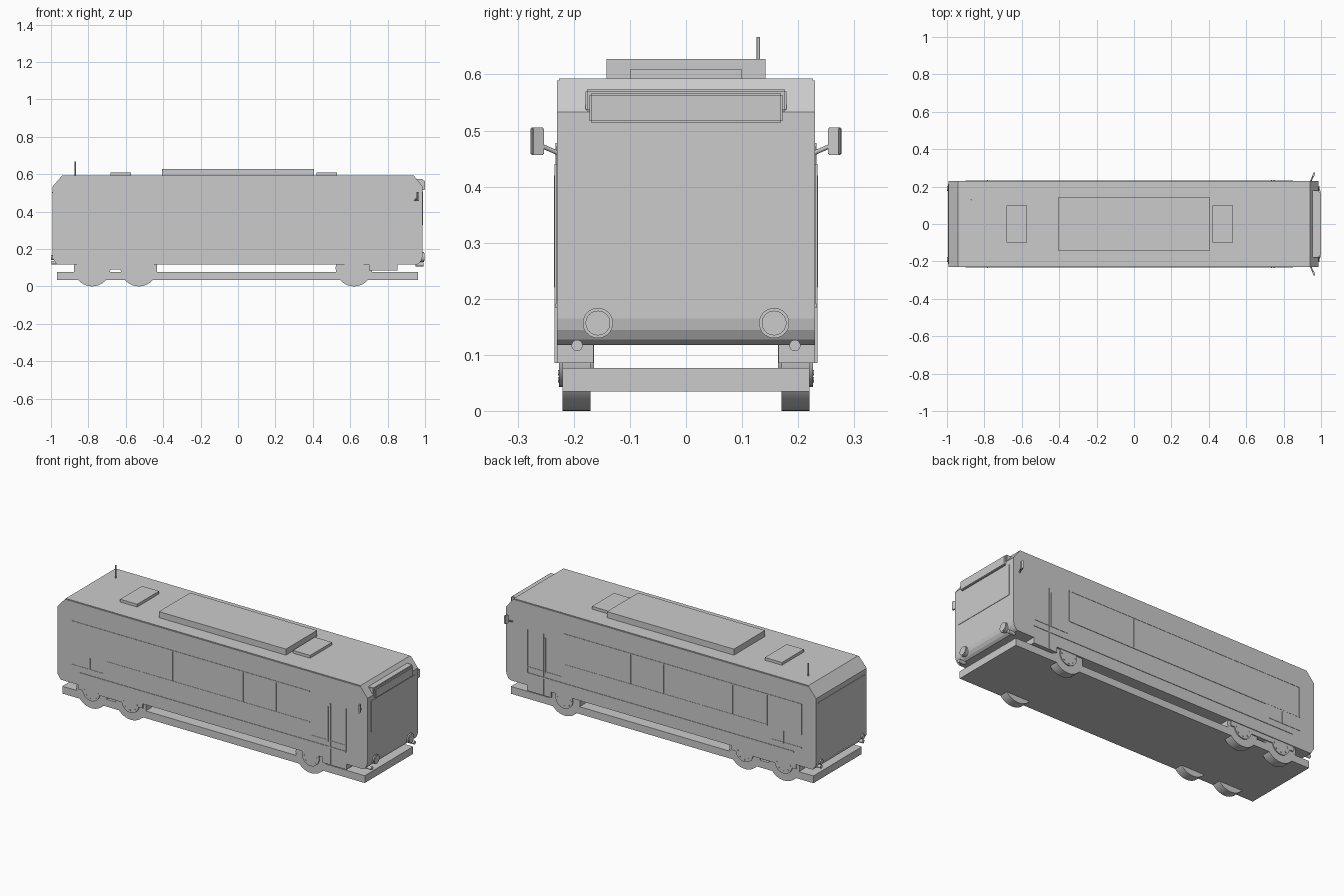
import bpy, bmesh, math
from mathutils import Vector

cube = bpy.data.objects.get("Cube")
if cube:
    bpy.data.objects.remove(cube)

grey = bpy.data.materials.new("plain grey")
grey.use_nodes = True
colour = (0.6, 0.6, 0.6, 1)
grey.diffuse_color = colour
grey.node_tree.nodes["Principled BSDF"].inputs["Base Color"].default_value = colour


def finish(name, bm):
    bmesh.ops.recalc_face_normals(bm, faces=bm.faces)
    mesh = bpy.data.meshes.new(name)
    bm.to_mesh(mesh)
    bm.free()
    mesh.materials.append(grey)
    ob = bpy.data.objects.new(name, mesh)
    bpy.context.collection.objects.link(ob)
    return ob


def box(name, x, y, z, bevel=0):
    bm = bmesh.new()
    bmesh.ops.create_cube(bm, size=1)
    for v in bm.verts:
        for i, (lo, hi) in enumerate((x, y, z)):
            v.co[i] = lo if v.co[i] < 0 else hi
    if bevel:
        bmesh.ops.bevel(bm, geom=bm.edges[:], offset=bevel, segments=2, affect='EDGES')
    return finish(name, bm)


def rod(name, a, b, radius, sides=24):
    a, b = Vector(a), Vector(b)
    bm = bmesh.new()
    bmesh.ops.create_cone(bm, cap_ends=True, segments=sides, radius1=radius,
                          radius2=radius, depth=(b - a).length)
    turn = (b - a).to_track_quat('Z', 'Y')
    for v in bm.verts:
        v.co = turn @ v.co + (a + b) / 2
    ob = finish(name, bm)
    for p in ob.data.polygons:
        p.use_smooth = len(p.vertices) == 4
    return ob


def both_sides(name, x, y, z, bevel=0):
    box("left_" + name, x, y, z, bevel)
    box("right_" + name, x, (-y[1], -y[0]), z, bevel)


# Body shell: side profile extruded across the width
profile = [(-0.992, 0.15), (-0.992, 0.533), (-0.94, 0.593), (0.94, 0.593),
           (0.987, 0.533), (0.987, 0.165), (0.983, 0.145), (0.973, 0.128),
           (0.96, 0.118), (-0.97, 0.118)]
bm = bmesh.new()
face = bm.faces.new([bm.verts.new((x, -0.23, z)) for x, z in profile])
out = bmesh.ops.extrude_face_region(bm, geom=[face])
for item in out["geom"]:
    if isinstance(item, bmesh.types.BMVert):
        item.co.y = 0.23
roof_edges = [e for e in bm.edges if all(v.co.z > 0.59 for v in e.verts)
              and abs(e.verts[0].co.y - e.verts[1].co.y) < 0.01]
bmesh.ops.bevel(bm, geom=roof_edges, offset=0.004, segments=2, affect='EDGES')
finish("body", bm)

# Chassis and roof equipment
box("chassis", (-0.967, 0.963), (-0.22, 0.22), (0.035, 0.077))
box("roof_unit", (-0.405, 0.405), (-0.142, 0.142), (0.59, 0.628))
box("rear_roof_hatch", (-0.682, -0.573), (-0.1, 0.1), (0.59, 0.609))
box("front_roof_hatch", (0.42, 0.53), (-0.1, 0.1), (0.59, 0.609))
rod("antenna", (-0.87, 0.129, 0.59), (-0.87, 0.129, 0.667), 0.003, 10)

# Wheels with hubs
for label, x in (("rear", -0.78), ("middle", -0.53), ("front", 0.62)):
    for side, s in (("left", 1), ("right", -1)):
        tag = f"{label}_{side}"
        rod(tag + "_wheel", (x, s * 0.17, 0.098), (x, s * 0.22, 0.098), 0.098, 40)
        rod(tag + "_hub", (x, s * 0.164, 0.098), (x, s * 0.226, 0.098), 0.055)
        for k in range(8):
            t = k * math.tau / 8
            px, pz = x + 0.042 * math.cos(t), 0.098 + 0.042 * math.sin(t)
            rod(f"{tag}_bolt_{k}", (px, s * 0.22, pz), (px, s * 0.228, pz), 0.005, 8)

# Lower skirts, doors and side trim
both_sides("rear_skirt", (-0.86, -0.45), (0.165, 0.226), (0.09, 0.12))
both_sides("front_skirt", (0.7, 0.852), (0.165, 0.23), (0.086, 0.12))
both_sides("waist_trim", (-0.85, 0.85), (0.228, 0.233), (0.184, 0.192))
both_sides("door_post", (0.745, 0.753), (0.226, 0.234), (0.086, 0.44))
both_sides("door_handle", (0.733, 0.739), (0.228, 0.235), (0.22, 0.42))
both_sides("cab_door_edge", (0.848, 0.852), (0.228, 0.231), (0.19, 0.44))
both_sides("rear_door_handle", (-0.787, -0.781), (0.228, 0.235), (0.22, 0.29))

# Long side windows: rails, dividers and glass
both_sides("window_band", (-0.9, 0.62), (0.228, 0.2308), (0.3, 0.475))
both_sides("window_top_rail", (-0.9, 0.62), (0.228, 0.2325), (0.472, 0.478))
both_sides("window_bottom_rail", (-0.68, 0.62), (0.228, 0.2325), (0.296, 0.302))
for i, x in enumerate((-0.9, -0.68, -0.46, -0.26, -0.02, 0.19, 0.4, 0.61)):
    both_sides(f"window_divider_{i}", (x, x + 0.006), (0.228, 0.2322), (0.3, 0.475))
both_sides("rear_panel_rail", (-0.9, -0.7), (0.228, 0.232), (0.222, 0.227))
both_sides("front_panel_rail", (0.63, 0.85), (0.228, 0.232), (0.222, 0.227))

# Front face: windscreen, sign and lamps
box("windscreen", (0.98, 0.9895), (-0.199, 0.199), (0.329, 0.506))
box("sign_housing", (0.95, 0.99), (-0.179, 0.179), (0.535, 0.573), 0.003)
box("sign", (0.975, 0.999), (-0.172, 0.172), (0.514, 0.566), 0.003)
for side, s in (("left", 1), ("right", -1)):
    y = s * 0.157
    rod(side + "_headlight_ring", (0.96, y, 0.157), (0.994, y, 0.157), 0.027, 32)
    rod(side + "_headlight", (0.97, y, 0.157), (0.997, y, 0.157), 0.022, 32)
    rod(side + "_marker_lamp", (0.95, s * 0.194, 0.117), (0.992, s * 0.194, 0.117), 0.01)
    rod(side + "_tail_lamp", (-0.97, s * 0.19, 0.155), (-1.0, s * 0.19, 0.155), 0.014)
    rod(side + "_reflector", (-0.96, s * 0.19, 0.127), (-0.998, s * 0.19, 0.127), 0.01)
    # Wing mirrors on slanted arms
    rod(side + "_mirror_arm", (0.944, s * 0.226, 0.459), (0.958, s * 0.258, 0.473), 0.004, 10)
    mirror = box(side + "_mirror", (-0.005, 0.005), (-0.0115, 0.0115), (-0.0245, 0.0245), 0.002)
    mirror.location = (0.961, s * 0.265, 0.481)
    mirror.rotation_euler.z = -s * 0.35

# Rear face: panel seam
box("rear_seam", (-0.9945, -0.99), (-0.215, 0.215), (0.5, 0.504))
